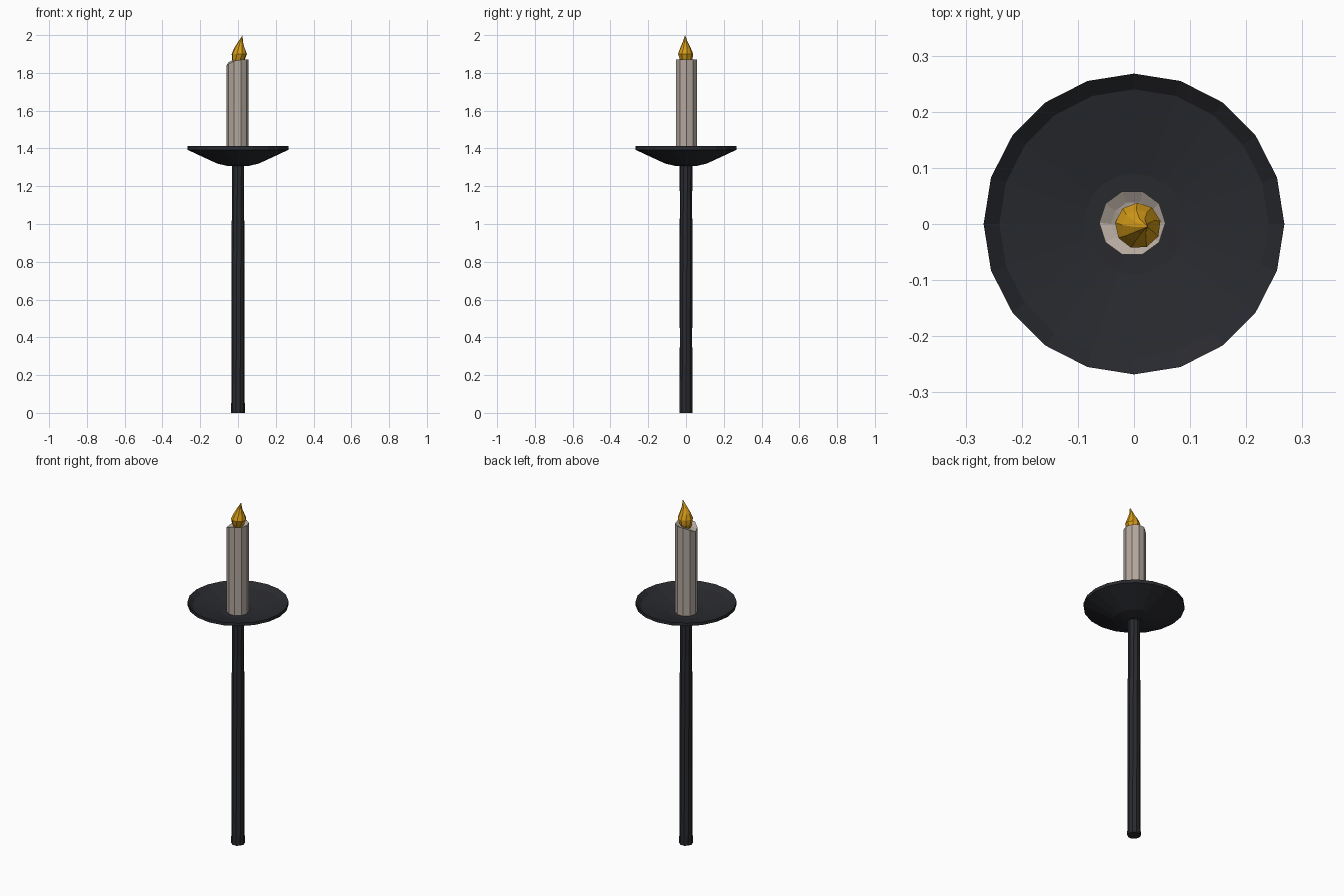
import bpy, bmesh
from math import cos, sin, radians, tau

if "Cube" in bpy.data.objects:
    bpy.data.objects.remove(bpy.data.objects["Cube"])


def material(name, rgb):
    m = bpy.data.materials.new(name)
    m.diffuse_color = (*rgb, 1)
    m.use_nodes = True
    m.node_tree.nodes["Principled BSDF"].inputs["Base Color"].default_value = m.diffuse_color
    return m


iron = material("dark_iron", (0.022, 0.023, 0.028))
wax = material("wax", (0.45, 0.39, 0.34))
fire = material("fire", (0.68, 0.34, 0.01))


def lathe(name, rings, sides, mat, height=None, twist=0.0):
    """Skin rings of (radius, z, cx, cy); radius 0 makes a point, open ends are capped."""
    bm = bmesh.new()
    loops = []
    for k, ring in enumerate(rings):
        r, z, cx, cy = (*ring, 0, 0)[:4]
        if r == 0:
            loops.append([bm.verts.new((cx, cy, z))] * sides)
            continue
        loop = []
        for i in range(sides):
            a = tau * i / sides + twist * k
            dz = height(k, i) if height else 0
            loop.append(bm.verts.new((cx + r * cos(a), cy + r * sin(a), z + dz)))
        loops.append(loop)
    for lo, hi in zip(loops, loops[1:]):
        for i in range(sides):
            j = (i + 1) % sides
            quad = list(dict.fromkeys((lo[i], lo[j], hi[j], hi[i])))
            bm.faces.new(quad)
    for loop in (loops[0], loops[-1]):
        if len(set(loop)) > 2:
            bm.faces.new(loop)
    bmesh.ops.recalc_face_normals(bm, faces=bm.faces)
    me = bpy.data.meshes.new(name)
    bm.to_mesh(me)
    bm.free()
    me.materials.append(mat)
    ob = bpy.data.objects.new(name, me)
    bpy.context.collection.objects.link(ob)
    return ob


# Stem, very slightly uneven like forged iron
lathe("stem", [(0.036, 0), (0.034, 0.4), (0.035, 0.8), (0.033, 1.1), (0.034, 1.33)],
      10, iron, twist=0.06)

# Shallow drip dish: underside, rim, then the hollow inside
lathe("drip_dish", [(0, 1.305), (0.055, 1.307), (0.11, 1.32), (0.268, 1.393),
                    (0.268, 1.412), (0.24, 1.388), (0.09, 1.355), (0, 1.353)], 20, iron)

# Candle, its top edge melted lower on the left side
drop = {4: -0.014, 5: -0.032, 6: -0.024, 7: -0.006}


def melt(k, i):
    return drop.get(i, 0) * (0, 1, 0.5)[k]


lathe("candle", [(0.059, 1.345, -0.003, 0.002), (0.059, 1.87, -0.003, 0.002),
                 (0.04, 1.858, -0.001, 0), (0, 1.852)],
      10, wax, height=lambda k, i: melt(min(k, 2), i))

# Flame, a twisted teardrop leaning right
lathe("flame", [(0.022, 1.848, -0.004, 0), (0.034, 1.87, 0.002, 0),
                (0.041, 1.9, 0.007, -0.003), (0.029, 1.93, 0.008, -0.003),
                (0.014, 1.962, 0.013, -0.004), (0, 2.0, 0.024, -0.005)],
      9, fire, twist=radians(6))
